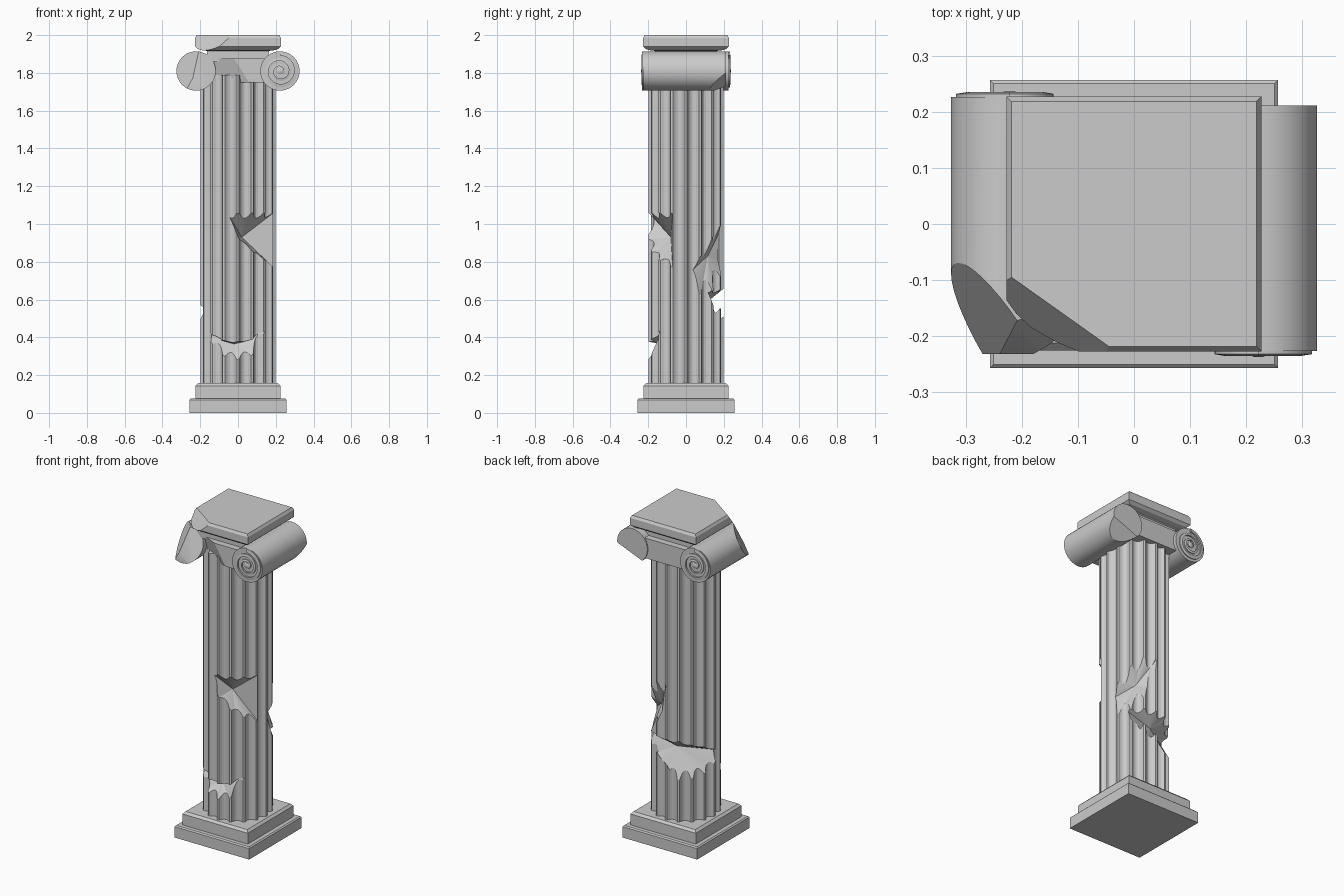
import bpy, bmesh
from math import sin, cos, pi, radians
from mathutils import Vector

if "Cube" in bpy.data.objects:
    bpy.data.objects.remove(bpy.data.objects["Cube"])


def finish(bm, name, smooth=False):
    bmesh.ops.recalc_face_normals(bm, faces=bm.faces[:])
    if bm.calc_volume(signed=True) < 0:
        bmesh.ops.reverse_faces(bm, faces=bm.faces[:])
    me = bpy.data.meshes.new(name)
    bm.to_mesh(me)
    bm.free()
    ob = bpy.data.objects.new(name, me)
    bpy.context.collection.objects.link(ob)
    bpy.ops.object.select_all(action='DESELECT')
    ob.select_set(True)
    bpy.context.view_layer.objects.active = ob
    if smooth:
        bpy.ops.object.shade_smooth_by_angle(angle=radians(30))
    return ob


def loft(bm, rings):
    """Skin equal-length rings of points; cap the ends."""
    rs = [[bm.verts.new(p) for p in r] for r in rings]
    n = len(rs[0])
    for a, b in zip(rs, rs[1:]):
        for i in range(n):
            j = (i + 1) % n
            bm.faces.new((a[i], a[j], b[j], b[i]))
    bm.faces.new(rs[0])
    bm.faces.new(rs[-1])


def snap_off(bm, co, no):
    """Break away everything on the normal side of a plane."""
    r = bmesh.ops.bisect_plane(bm, geom=bm.verts[:] + bm.edges[:] + bm.faces[:],
                               plane_co=co, plane_no=no, clear_outer=True)
    edges = [e for e in r['geom_cut'] if isinstance(e, bmesh.types.BMEdge)]
    if edges:
        bmesh.ops.holes_fill(bm, edges=edges, sides=0)


def block(name, profile, cuts=()):
    """Square stepped block from (half width, z) pairs."""
    bm = bmesh.new()
    loft(bm, [[(h * x, h * y, z) for x, y in ((-1, -1), (1, -1), (1, 1), (-1, 1))]
              for h, z in profile])
    for co, no in cuts:
        snap_off(bm, co, no)
    return finish(bm, name)


# stepped base
block("base_lower", [(.257, 0), (.257, .068), (.25, .075)])
block("base_upper", [(.225, .07), (.225, .143), (.212, .157)])

# fluted shaft
N, R, DEPTH, SEG = 16, .198, .026, 6
ring = []
for k in range(N):
    for s in range(SEG + 1):
        t = s / SEG
        a = (k + .08 + .84 * t) * 2 * pi / N
        r = R - DEPTH * sin(pi * t) ** .7 if 0 < t < 1 else R
        ring.append((r * cos(a), r * sin(a)))
bm = bmesh.new()
loft(bm, [[(x, y, z) for x, y in ring] for z in (.15, 1.79)])
shaft = finish(bm, "shaft")


def volume(me):
    bm = bmesh.new()
    bm.from_mesh(me)
    v = bm.calc_volume(signed=True)
    bm.free()
    return v


def chip(apex, rim, step=6):
    """Chip the shaft: fan from an inner point out through a loop of (angle, z) rim points."""
    apex = Vector(apex)
    pts = []
    for (a0, z0), (a1, z1) in zip(rim, rim[1:] + rim[:1]):
        for i in range(step):
            a, z = radians(a0 + (a1 - a0) * i / step), z0 + (z1 - z0) * i / step
            pts.append(Vector((.19 * cos(a), .19 * sin(a), z)))
    mid = sum(pts, Vector()) / len(pts)
    bm = bmesh.new()
    inner = bm.verts.new(apex)
    outer = bm.verts.new(apex + (mid - apex).normalized() * .7)
    vs = [bm.verts.new(apex + (p - apex) * 1.8) for p in pts]
    for i, v in enumerate(vs):
        w = vs[i - 1]
        bm.faces.new((inner, w, v))
        bm.faces.new((outer, v, w))
    cutter = finish(bm, "chip_cutter")
    cutter.hide_render = True
    m = shaft.modifiers.new("chip", 'BOOLEAN')
    m.operation, m.object = 'DIFFERENCE', cutter
    before = volume(shaft.data)
    result = None
    for solver in ('EXACT', 'MANIFOLD', 'FLOAT'):   # keep the first sound result
        m.solver = solver
        dg = bpy.context.evaluated_depsgraph_get()
        dg.update()
        me = bpy.data.meshes.new_from_object(shaft.evaluated_get(dg))
        if .75 < volume(me) / before < .9999:
            result = me
            break
    shaft.modifiers.remove(m)
    if result:
        shaft.data = result
    bpy.data.objects.remove(cutter)


# broken areas: front middle, front low, back top, back right, back low
chip((.02, -.08, .93), [(-106, 1.05), (-65, 1.05), (-22, 1.05), (-22, .78), (-60, .84), (-88, .92)])
chip((-.02, -.13, .365), [(-152, .45), (-120, .385), (-95, .375), (-70, .385), (-46, .43),
                         (-70, .31), (-95, .29), (-120, .32)])
chip((-.02, .12, 1.475), [(33, 1.54), (90, 1.52), (150, 1.5), (200, 1.48), (190, 1.34),
                          (150, 1.28), (113, 1.17), (80, 1.3), (50, 1.45)])
chip((.085, .115, .83), [(88, .98), (60, .97), (35, .87), (5, .74), (25, .64), (55, .7), (80, .8)])
chip((-.02, .115, .59), [(38, .64), (75, .65), (115, .65), (155, .61), (192, .55), (172, .47),
                         (145, .45), (118, .43), (85, .45), (55, .53)])

# capital: broken corner planes
LEFT_BREAK = ((-.325, -.09, 1.81), (-.226, -.168, .123))
INNER_BREAK = ((-.18, -.23, 1.72), (.3, -.85, .3))
BACK_BREAK = ((.25, .17, 1.74), (.3, .55, -.75))

# band between the scrolls
bm = bmesh.new()
prof = [(-.22, 1.75), (.22, 1.75), (.22, 1.895), (.16, 1.875), (-.16, 1.875), (-.22, 1.895)]
loft(bm, [[(x, y, z) for x, z in prof] for y in (-.205, .205)])
snap_off(bm, *LEFT_BREAK)
snap_off(bm, (-.01, -.205, 1.86), (-.4, -.85, -.25))
snap_off(bm, *BACK_BREAK)
finish(bm, "capital_band")

# scroll rolls along y
CX, CZ, CR = .222, 1.81, .104
for side, y0, y1, cuts in ((-1, -.232, .226, [LEFT_BREAK, INNER_BREAK]),
                           (1, -.226, .211, [BACK_BREAK])):
    bm = bmesh.new()
    loft(bm, [[(side * CX + CR * cos(i * pi / 20), y, CZ + CR * sin(i * pi / 20))
               for i in range(40)] for y in (y0, y1)])
    for c in cuts:
        snap_off(bm, *c)
    finish(bm, "scroll_left" if side < 0 else "scroll_right", True)

# raised spirals on the two intact scroll ends (half-turn copies of each other)
for turn, name in ((1, "spiral_front_right"), (-1, "spiral_back_left")):
    bm = bmesh.new()
    rings = []
    for i in range(73):
        t = i / 72
        a = pi / 2 - t * 2.4 * 2 * pi
        ro = .104 * (1 - t) + .022 * t
        ri = ro - (.021 * (1 - t) + .008 * t)
        rings.append([(turn * (CX + r * cos(a)), turn * y, CZ + r * sin(a))
                      for r, y in ((ro, -.22), (ro, -.232), (ri, -.235), (ri, -.22))])
    loft(bm, rings)
    loft(bm, [[(turn * (CX + r * cos(k * pi / 6)), turn * y, CZ + r * sin(k * pi / 6))
               for k in range(12)] for r, y in ((.018, -.22), (.018, -.232), (.008, -.237))])
    finish(bm, name, True)

# neck and top slab with the front left corner broken off
TOP_BREAK = ((-.225, -.09, 2.0), (-.135, -.19, .15))
block("capital_neck", [(.165, 1.86), (.165, 1.915), (.18, 1.925)], [TOP_BREAK])
block("top_slab", [(.185, 1.918), (.21, 1.925), (.227, 1.94), (.227, 1.985), (.218, 2.0)],
      [TOP_BREAK])
